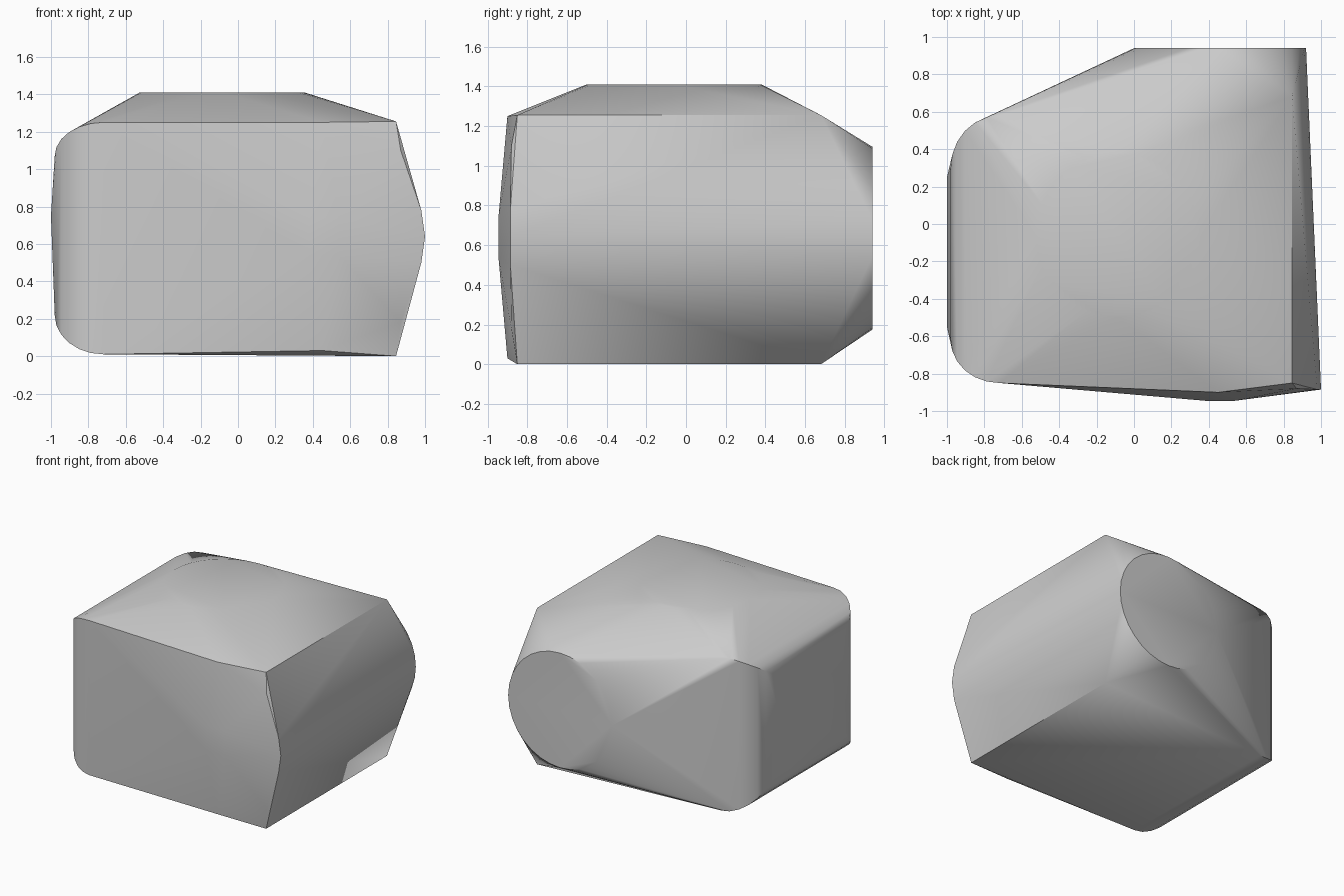
import bpy, bmesh
from math import sin, cos, pi, radians

cube = bpy.data.objects.get("Cube")
if cube:
    bpy.data.objects.remove(cube, do_unlink=True)

grey = bpy.data.materials.new("plain grey")
grey.use_nodes = True
colour = (0.6, 0.6, 0.6, 1)
grey.diffuse_color = colour
grey.node_tree.nodes["Principled BSDF"].inputs["Base Color"].default_value = colour


def ring(cx, cy, r, n=32):
    return [(cx + r * cos(2 * pi * i / n), cy + r * sin(2 * pi * i / n)) for i in range(n)]


points = []
# Raised round top
points += [(x, y, 1.41) for x, y in ring(-0.085, -0.06, 0.44)]
# Round back end
points += [(x, 0.94, z) for x, z in ring(0.46, 0.635, 0.46)]
# Rounded left end, with mitred corners
for i in range(7):
    a = i / 6 * pi / 2
    x = -0.72 - 0.26 * sin(a)
    for yc, ry in ((-0.62, -0.23), (0.3, 0.28)):
        for zc, rz in ((1.07, 0.18), (0.22, -0.21)):
            points.append((x, yc + ry * cos(a), zc + rz * cos(a)))
points += [(-1, y, 0.75) for y in (-0.55, 0.25)]
# Square right end
points += [(0.845, y, z) for y in (-0.85, 0.68) for z in (0, 1.255)]
# Slightly bowed front and its swollen right corner
points += [(0.45, -0.9, z) for z in (0.03, 1.25)]
for z in (-0.1, 0.1):
    points += [(x, -0.945, 0.64 + z) for x in (0.38, 0.54)]
points.append((1, -0.885, 0.64))
for s in (-1, 1):
    points += [(0.98, -0.885, 0.64 + s * 0.14), (0.87, -0.88, 0.64 + s * 0.46)]

# Wrap one skin around all the ends
bm = bmesh.new()
for p in points:
    bm.verts.new(p)
out = bmesh.ops.convex_hull(bm, input=bm.verts[:])
loose = {g for g in out["geom_interior"] + out["geom_unused"] if isinstance(g, bmesh.types.BMVert)}
bmesh.ops.delete(bm, geom=list(loose), context="VERTS")
bmesh.ops.dissolve_limit(bm, angle_limit=radians(0.5), verts=bm.verts[:], edges=bm.edges[:])
bmesh.ops.recalc_face_normals(bm, faces=bm.faces[:])
mesh = bpy.data.meshes.new("rounded_block")
bm.to_mesh(mesh)
bm.free()
mesh.materials.append(grey)

block = bpy.data.objects.new("rounded_block", mesh)
bpy.context.collection.objects.link(block)
bpy.context.view_layer.objects.active = block
block.select_set(True)
bpy.ops.object.shade_smooth_by_angle(angle=radians(32))
